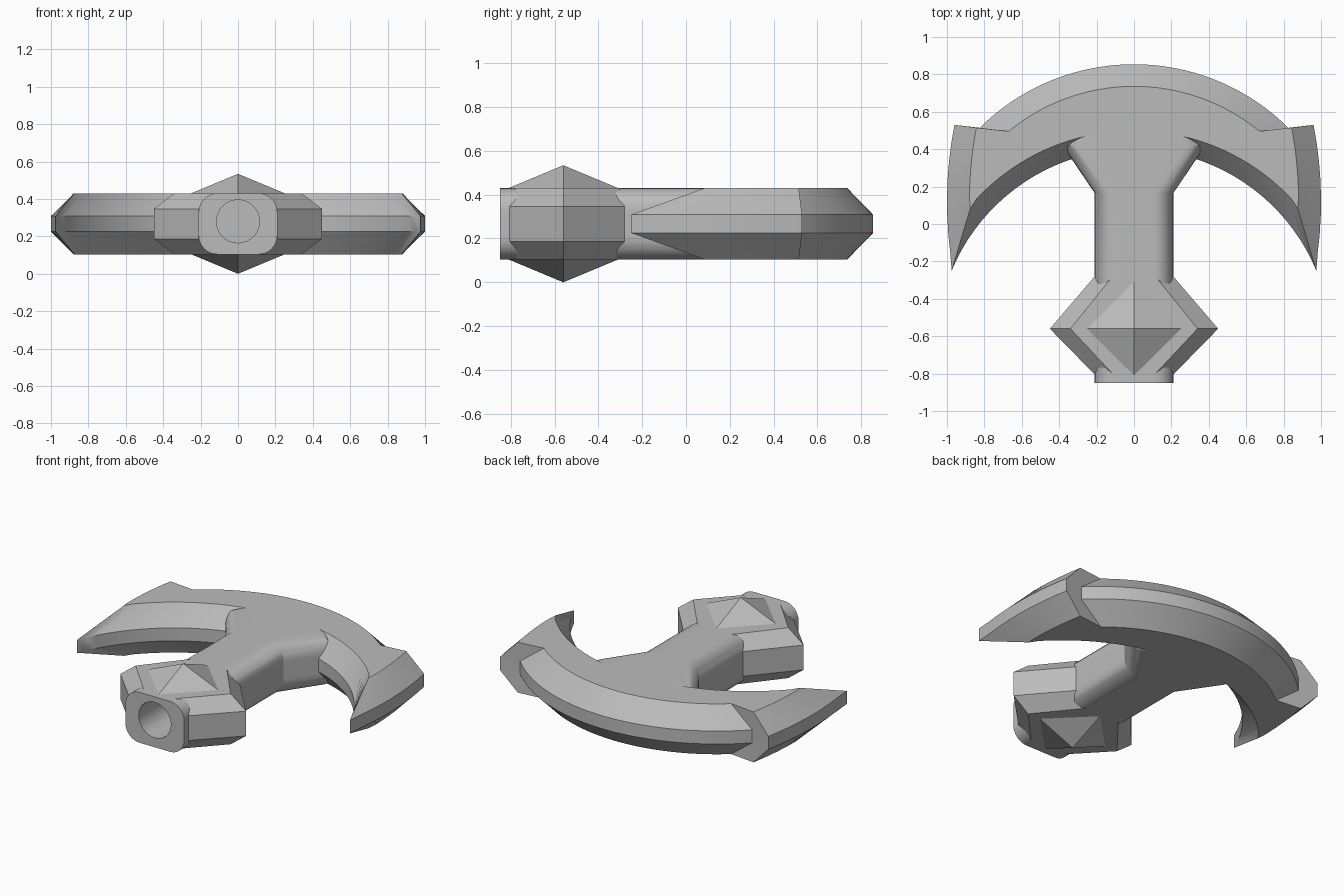
import bpy, bmesh, math
from mathutils import Vector

default = bpy.data.objects.get("Cube")
if default:
    bpy.data.objects.remove(default)

MID = 0.267          # height of the symmetry plane
HALF = 0.163         # half thickness of the body

metal = bpy.data.materials.new("grey metal")
metal.use_nodes = True
GREY = (0.5, 0.5, 0.5, 1)
metal.diffuse_color = GREY
metal.node_tree.nodes["Principled BSDF"].inputs["Base Color"].default_value = GREY


def loft(name, rings, mirror=False):
    """Skin a list of equal-length closed rings and cap both ends."""
    bm = bmesh.new()
    loops = [[bm.verts.new(p) for p in ring] for ring in rings]
    n = len(loops[0])
    for a, b in zip(loops, loops[1:]):
        for i in range(n):
            j = (i + 1) % n
            bm.faces.new((a[i], a[j], b[j], b[i]))
    bm.faces.new(loops[0])
    bm.faces.new(loops[-1])
    bmesh.ops.remove_doubles(bm, verts=bm.verts, dist=1e-5)
    bmesh.ops.recalc_face_normals(bm, faces=bm.faces)
    mesh = bpy.data.meshes.new(name)
    bm.to_mesh(mesh)
    bm.free()
    obj = bpy.data.objects.new(name, mesh)
    mesh.materials.append(metal)
    bpy.context.collection.objects.link(obj)
    if mirror:
        mod = obj.modifiers.new("mirror", "MIRROR")
        mod.use_mirror_merge = False
    bpy.ops.object.select_all(action="DESELECT")
    obj.select_set(True)
    bpy.context.view_layer.objects.active = obj
    bpy.ops.object.shade_smooth_by_angle(angle=math.radians(30))
    return obj


def layered(name, outline, waist, mirror=False):
    """Stack outline(s) in z: s = 0 at the waist, s = 1 at top and bottom."""
    levels = [(-HALF, 1), (-waist, 0), (waist, 0), (HALF, 1)]
    return loft(name, [[(x, y, MID + z) for x, y in outline(s)] for z, s in levels], mirror)


# Crescent blade with bevelled rims and pointed horns
def crescent_outline(s, steps=20):
    half = []
    # back rim
    radius, end_x = 1.172 - 0.118 * s, 0.83 - 0.16 * s
    end = math.asin(end_x / radius)
    for i in range(steps + 1):
        a = end * i / steps
        half.append((radius * math.sin(a), -0.318 + radius * math.cos(a)))
    # horn shoulder and outer side
    tip = Vector((0.975 - 0.1 * s, -0.25 + 0.335 * s))
    top_y = 0.53 - 0.015 * s
    for i in range(9):
        y = top_y + (tip.y - top_y) * i / 8
        half.append((1 - 0.12 * s - (y - 0.12) ** 2 / 4.2, y))
    half[-1] = tuple(tip)
    # hollow inner side
    radius = 1.056 + 0.098 * s
    start = math.asin(tip.x / radius)
    for i in range(1, steps + 1):
        a = start * (1 - i / steps)
        half.append((radius * math.sin(a), -0.655 + radius * math.cos(a)))
    return half + [(-x, y) for x, y in half[-2:0:-1]]


layered("crescent_blade", crescent_outline, 0.042)


# Rounded handle that flares into the blade, with a bored front end
def rounded_section(hx, r=0.1, arc=8, flat=6):
    corners = []
    for k, (sx, sz) in enumerate([(1, 1), (-1, 1), (-1, -1), (1, -1)]):
        angles = [math.pi / 2 * (k + i / arc) for i in range(arc + 1)]
        corners.append([Vector((sx * (hx - r) + r * math.cos(a),
                                sz * (HALF - r) + r * math.sin(a))) for a in angles])
    pts = []
    for k, corner in enumerate(corners):
        nxt = corners[(k + 1) % 4][0]
        pts += corner + [corner[-1].lerp(nxt, i / flat) for i in range(1, flat)]
    return pts


def at(points, y, z=MID):
    return [(p.x, y, z + p.y) for p in points]


bore = [p.normalized() * 0.115 for p in rounded_section(0.21)]
rings = [at(bore, -0.4, 0.28), at(bore, -0.85, 0.28)]
for y, width in [(-0.85, 0.21), (0.165, 0.21), (0.42, 0.383), (0.5, 0.34)]:
    rings.append(at(rounded_section(width), y))
loft("handle", rings)


# Angular side guards around the front of the handle
def guard_outline(s):
    inner = 0.13 * (1 - s)
    return [(inner, -0.805), (0.21 - 0.1 * s, -0.805), (0.45 - 0.11 * s, -0.56),
            (0.21 - 0.08 * s, -0.28 - 0.02 * s), (inner, -0.28 - 0.02 * s)]


layered("side_guard", guard_outline, 0.08, mirror=True)

# Pyramid studs above and below the guard
for name, side in [("top_stud", 1), ("bottom_stud", -1)]:
    rings = []
    for radius, height in [(0.25, HALF - 0.005), (0.25, HALF), (0.0005, 0.267)]:
        rings.append([(radius * math.cos(k * math.pi / 2), -0.56 + radius * math.sin(k * math.pi / 2),
                       MID + side * height) for k in range(4)])
    loft(name, rings)
